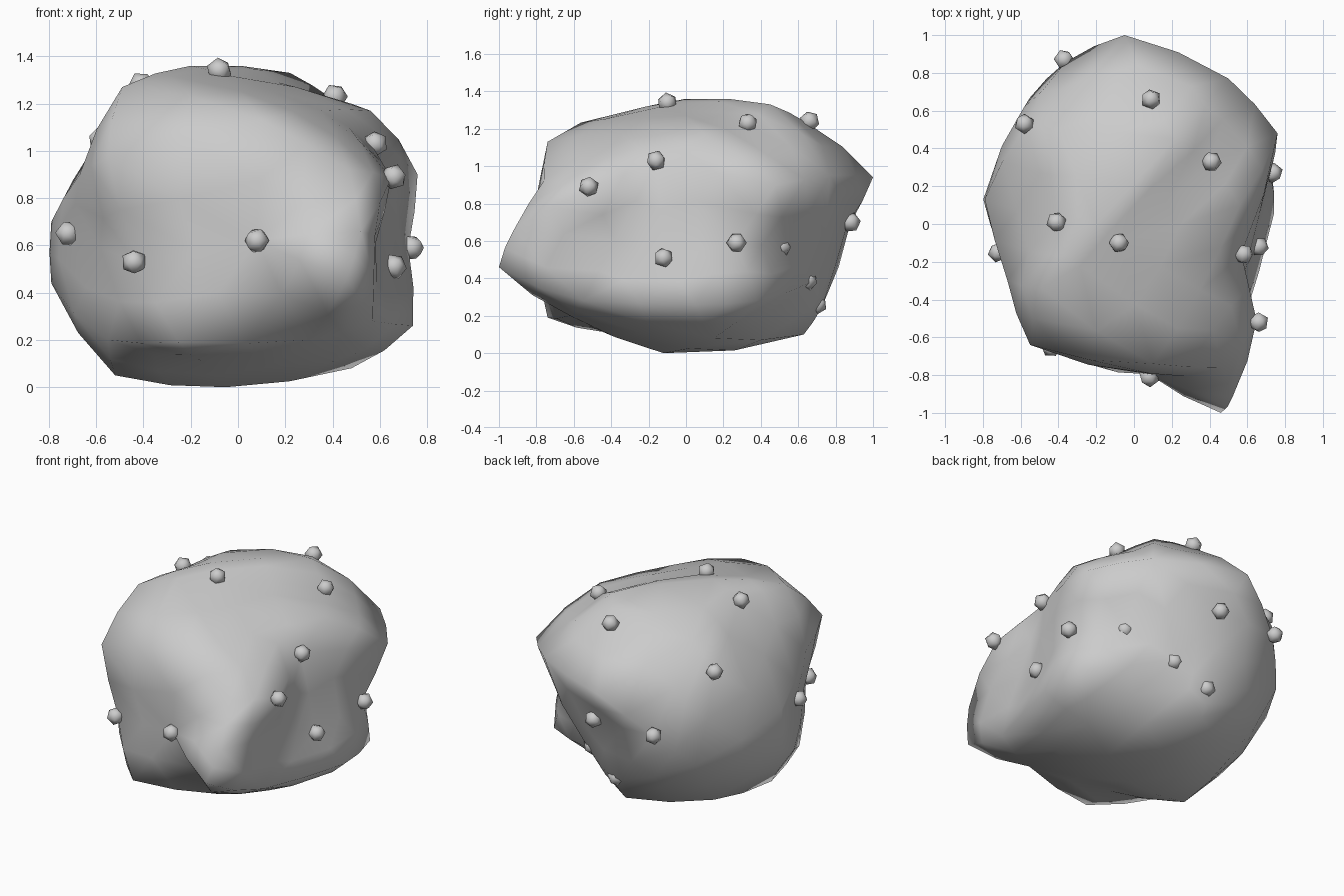
import bpy, bmesh
from mathutils import Vector

if "Cube" in bpy.data.objects:
    bpy.data.objects.remove(bpy.data.objects["Cube"])

MIDDLE = Vector((0, 0, .6))

# Pebble centres, which also mark where the boulder's skin lies
PEBBLES = [
    (-.08, -.10, 1.34), (-.41, .01, 1.28), (.41, .33, 1.23), (.09, .66, 1.24),
    (-.58, .53, 1.05), (-.37, .87, .70), (.06, .88, .70), (.50, .51, .57),
    (.23, .65, .39), (.02, .70, .26), (.735, .27, .59), (.66, -.12, .51),
    (.58, -.16, 1.03), (.66, -.52, .89), (.08, -.81, .62), (-.44, -.65, .53),
    (-.72, -.15, .65),
]
# Main corners of the boulder
CORNERS = [
    (-.2, .0, 1.36), (.22, .45, 1.33), (-.49, -.34, 1.27), (.1, -.74, 1.13),   # top
    (.35, -.35, 1.17), (.56, .1, 1.17), (-.4, .5, 1.2),
    (-.55, -.64, .97), (-.05, 1, .94), (.5, .77, .95), (.76, .48, .9),         # shoulder
    (-.67, -.3, .9), (-.79, .13, .7), (.47, -.76, .92), (.52, -.92, .66),
    (.46, -1, .46), (.74, .05, .26), (.7, .38, .28), (-.79, .13, .44),         # waist
    (-.55, .67, .48), (-.55, -.4, .2), (.57, -.55, .28), (.58, -.38, .6),
    (-.52, -.15, .05), (-.25, -.74, .19), (-.05, -.12, 0), (.48, .15, .08),    # foot
    (0, .63, .1), (-.45, .35, .1), (.3, -.62, .2), (-.15, -.42, .11),
]


def finish(bm, name):
    bmesh.ops.recalc_face_normals(bm, faces=bm.faces)
    for f in bm.faces:
        f.smooth = True
    mesh = bpy.data.meshes.new(name)
    bm.to_mesh(mesh)
    bm.free()
    obj = bpy.data.objects.new(name, mesh)
    bpy.context.collection.objects.link(obj)
    return obj


# Boulder: wrap the corner directions as a ball, then pull each to its place
bm = bmesh.new()
skin = []
for p in CORNERS + PEBBLES:
    d = Vector(p) - MIDDLE
    # pebbles low on the back are sunk deeper
    inset = 0 if p in CORNERS else -0.03 if p[1] > .5 and p[2] < .6 else 0.015
    skin.append((bm.verts.new(d.normalized()), Vector(p) - d.normalized() * inset))
bmesh.ops.convex_hull(bm, input=bm.verts)
for v, p in skin:
    v.co = p
bmesh.ops.recalc_face_normals(bm, faces=bm.faces)
bm.normal_update()
# Round the facets a little
bmesh.ops.subdivide_edges(bm, edges=bm.edges, cuts=1, smooth=0.25, use_grid_fill=True)
for v in bm.verts:
    v.co.z = min(max(v.co.z, 0), 1.36)
finish(bm, "boulder")

# Small pebbles, turned to face away from the boulder's middle
for k, p in enumerate(PEBBLES):
    bm = bmesh.new()
    bmesh.ops.create_icosphere(bm, subdivisions=1, radius=0.055)
    obj = finish(bm, f"pebble_{k + 1}")
    obj.location = p
    obj.rotation_euler = (Vector(p) - MIDDLE).to_track_quat('Z', 'Y').to_euler()
